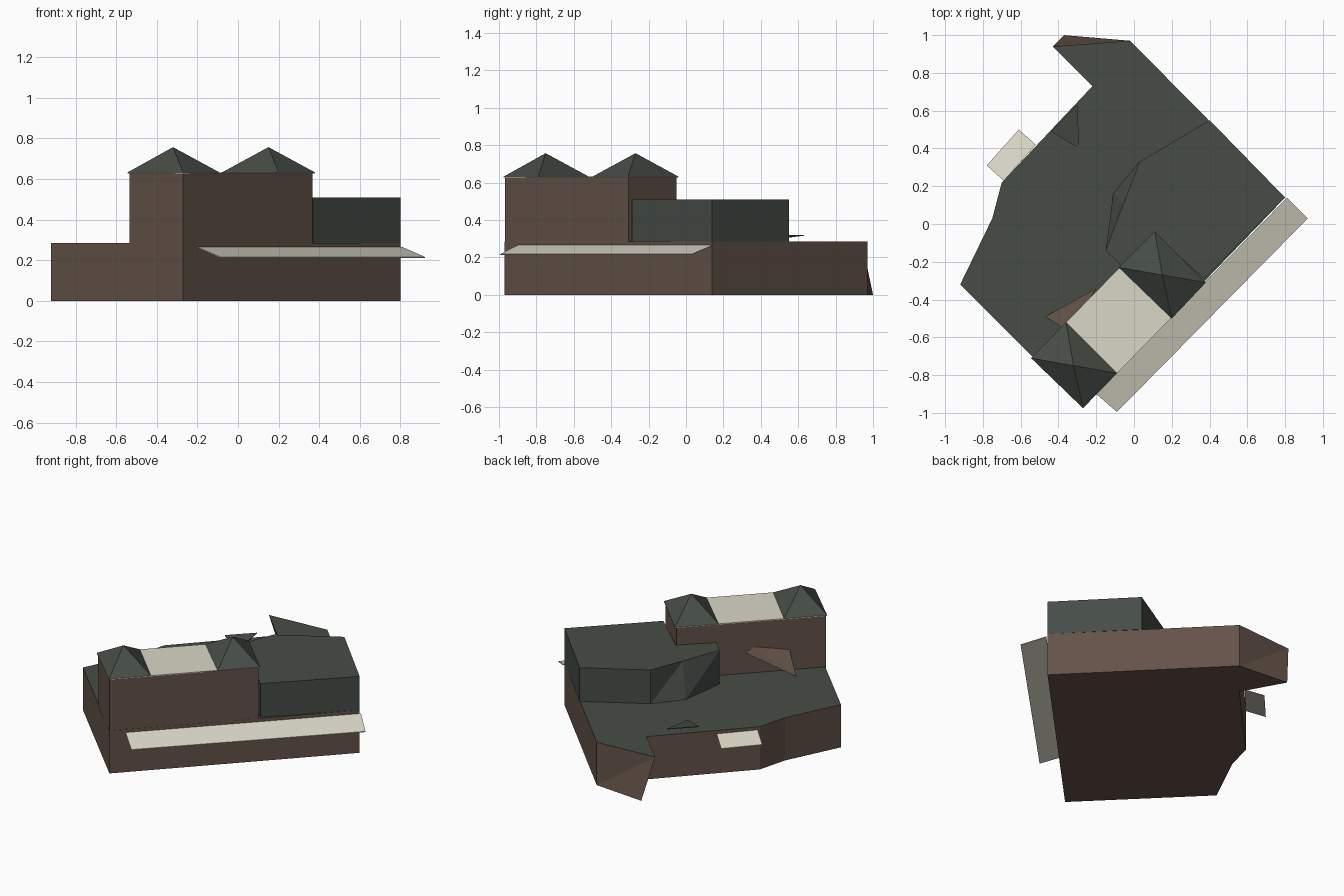
import bpy, bmesh
from mathutils import Vector

if "Cube" in bpy.data.objects:
    bpy.data.objects.remove(bpy.data.objects["Cube"])


def material(name, rgb):
    m = bpy.data.materials.new(name)
    m.diffuse_color = (*rgb, 1)
    m.use_nodes = True
    m.node_tree.nodes["Principled BSDF"].inputs["Base Color"].default_value = m.diffuse_color
    return m


BROWN = material("brown_wall", (0.128, 0.085, 0.066))
GREEN = material("dark_green_roof", (0.061, 0.073, 0.062))
CREAM = material("cream", (0.70, 0.68, 0.57))


def finish(name, bm, mats, top_rule=False):
    bmesh.ops.recalc_face_normals(bm, faces=bm.faces)
    bm.normal_update()
    if top_rule:  # upward faces take the second material
        for f in bm.faces:
            f.material_index = int(f.normal.z > 0.7)
    me = bpy.data.meshes.new(name)
    bm.to_mesh(me)
    bm.free()
    for m in mats:
        me.materials.append(m)
    ob = bpy.data.objects.new(name, me)
    bpy.context.collection.objects.link(ob)
    return ob


def loft(name, low, high, mats, top_rule=False):
    """Solid between two matching 3D outlines, with triangulated sides."""
    bm = bmesh.new()
    a = [bm.verts.new(p) for p in low]
    b = [bm.verts.new(p) for p in high]
    n = len(a)
    bm.faces.new(a[::-1])
    bm.faces.new(b)
    for i in range(n):
        j = (i + 1) % n
        bm.faces.new((a[i], a[j], b[j]))
        bm.faces.new((a[i], b[j], b[i]))
    return finish(name, bm, mats, top_rule)


def at(pts, z):
    return [(x, y, z) for x, y in pts]


def hull(name, pts, mats):
    bm = bmesh.new()
    for p in pts:
        bm.verts.new(p)
    bmesh.ops.convex_hull(bm, input=bm.verts)
    return finish(name, bm, mats)


def plate(name, pts, mat, t=0.005):
    drop = Vector((0, 0, t))
    return loft(name, [Vector(p) - drop for p in pts], pts, [mat])


BASE_Z, MID_Z, TOWER_Z, PEAK_Z = 0.285, 0.51, 0.627, 0.757

# Ground storey: the back arm has one corner that splays outward at the foot
base = [(-0.27, -0.97), (0.80, 0.14), (-0.02, 0.97), (-0.43, 0.94), (-0.22, 0.73),
        (-0.70, 0.22), (-0.75, 0.03), (-0.92, -0.32)]
foot = list(base)
foot[3] = (-0.37, 1.0)
loft("ground_storey", at(foot, 0), at(base, BASE_Z), [BROWN, GREEN], True)

# Middle storey: one wall corner leans out at the foot
mid_top = [(0.37, -0.29), (0.80, 0.14), (0.40, 0.55), (0.03, 0.33),
           (-0.055, 0.11), (-0.15, -0.14), (-0.07, -0.22), (0.11, -0.05)]
mid_low = list(mid_top)
mid_low[4] = (-0.11, 0.16)
loft("middle_storey", at(mid_low, BASE_Z), at(mid_top, MID_Z), [GREEN])

# Tower
tower = [(-0.27, -0.968), (0.368, -0.308), (0.105, -0.05), (-0.535, -0.71)]
loft("tower_walls", at(tower, BASE_Z - 0.01), at(tower, TOWER_Z), [BROWN])
eave = [(-0.27, -0.975), (0.38, -0.31), (0.11, -0.04), (-0.545, -0.71)]
plate("tower_flat_roof", at(eave, TOWER_Z + 0.005), CREAM)

# Twin pyramid roofs
for side, corners, peak in (
        ("left", [(-0.545, -0.71), (-0.27, -0.975), (-0.09, -0.79), (-0.36, -0.52)], (-0.32, -0.75)),
        ("right", [(-0.08, -0.23), (0.20, -0.50), (0.38, -0.31), (0.11, -0.04)], (0.15, -0.27))):
    hull(side + "_pyramid_roof", at(corners, TOWER_Z + 0.005) + [(*peak, PEAK_Z)], [GREEN])

# Sloping awnings
plate("long_awning", [(-0.20, -0.90, 0.265), (-0.09, -0.995, 0.217),
                      (0.92, 0.03, 0.217), (0.81, 0.14, 0.265)], CREAM)
plate("small_awning", [(-0.52, 0.42, 0.265), (-0.61, 0.50, 0.222),
                       (-0.78, 0.31, 0.222), (-0.69, 0.23, 0.265)], CREAM)

# Raised triangular flap on the ground storey roof
plate("roof_flap", [(-0.29, 0.40, 0.29), (-0.30, 0.63, 0.32), (-0.44, 0.49, 0.32)], GREEN, 0.004)

# Small wedge porch behind the tower
hull("tower_porch", [(-0.47, -0.49, 0.287), (-0.20, -0.34, 0.43),
                     (-0.38, -0.55, 0.42), (-0.23, -0.39, 0.46)], [BROWN])
